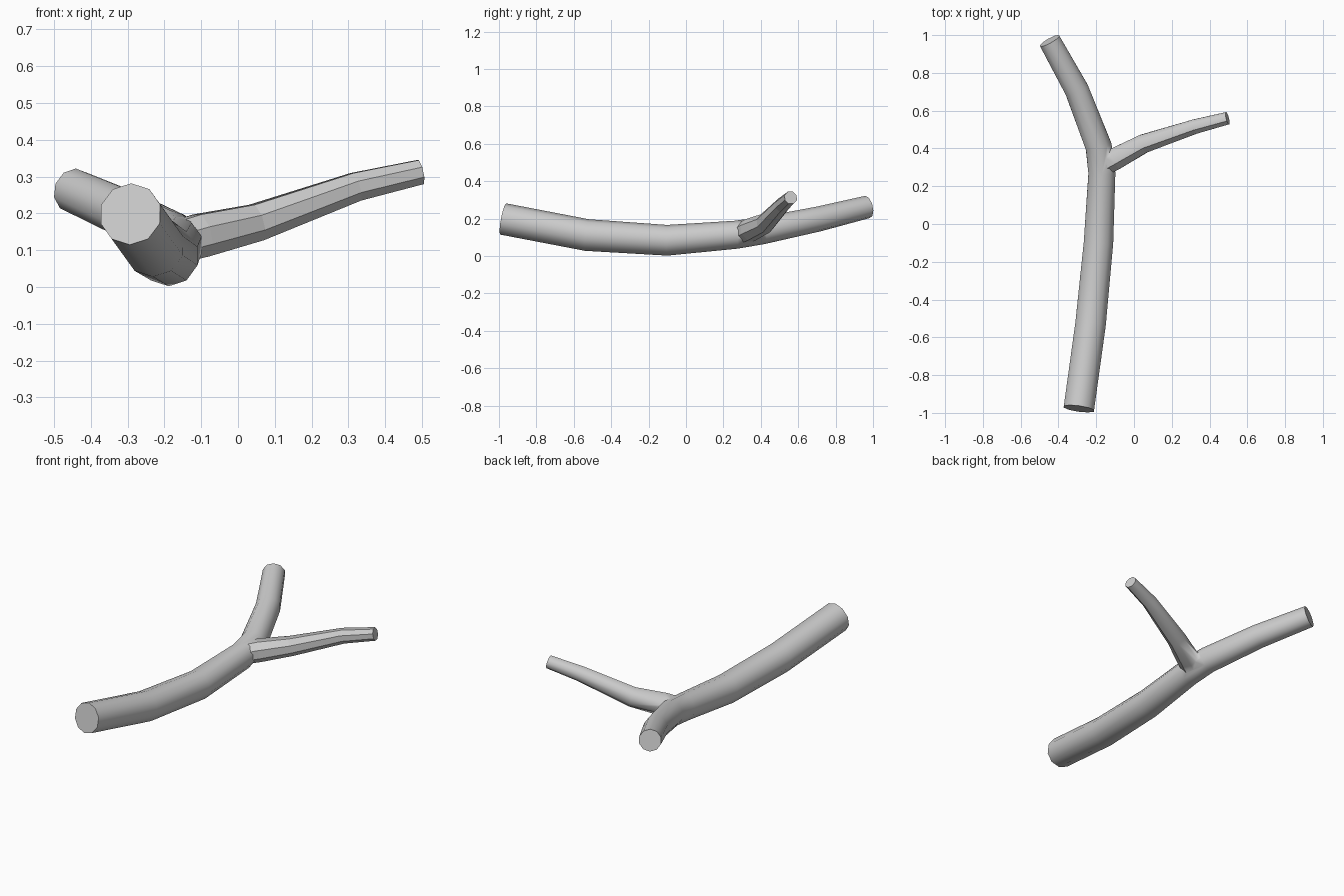
import bpy
import bmesh
from math import cos, sin, tau
from mathutils import Vector

cube = bpy.data.objects.get("Cube")
if cube:
    bpy.data.objects.remove(cube, do_unlink=True)

bark = bpy.data.materials.new("grey bark")
bark.use_nodes = True
grey = (0.6, 0.6, 0.6, 1)
bark.diffuse_color = grey
bark.node_tree.nodes["Principled BSDF"].inputs["Base Color"].default_value = grey


def tapered_tube(name, path, sides, turn, flat_side=None):
    """Capped tube through (x, y, z, radius) stations, rings square to the path."""
    points = [Vector(p[:3]) for p in path]
    bm = bmesh.new()
    rings = []
    for i, p in enumerate(points):
        steps = []
        if i > 0:
            steps.append((p - points[i - 1]).normalized())
        if i < len(points) - 1:
            steps.append((points[i + 1] - p).normalized())
        tangent = sum(steps, Vector()).normalized()
        side = tangent.cross(Vector((0, 0, 1))).normalized()
        up = side.cross(tangent)
        ring = []
        for k in range(sides):
            a = tau * (k + turn) / sides
            ring.append(bm.verts.new(p + (side * cos(a) + up * sin(a)) * path[i][3]))
        rings.append(ring)
    for a, b in zip(rings, rings[1:]):
        for k in range(sides):
            n = (k + 1) % sides
            bm.faces.new((a[k], a[n], b[n], b[k])).smooth = True
    bm.faces.new(rings[0])
    bm.faces.new(rings[-1])
    bmesh.ops.recalc_face_normals(bm, faces=bm.faces)
    # Sharp cut ends, and optionally hard facets along one side
    for f in bm.faces:
        if len(f.verts) > 4 or (flat_side and f.normal.dot(flat_side) > 0.5):
            f.smooth = False
            for e in f.edges:
                e.smooth = False
    mesh = bpy.data.meshes.new(name)
    bm.to_mesh(mesh)
    bm.free()
    mesh.materials.append(bark)
    obj = bpy.data.objects.new(name, mesh)
    bpy.context.collection.objects.link(obj)
    return obj


# Main limb, bending away at the fork
limb = tapered_tube("forked_branch", [
    (-0.292, -0.978, 0.198, 0.085),
    (-0.23, -0.53, 0.112, 0.085),
    (-0.188, -0.1, 0.084, 0.082),
    (-0.17, 0.27, 0.114, 0.075),
    (-0.187, 0.41, 0.136, 0.073),
    (-0.303, 0.71, 0.198, 0.067),
    (-0.447, 0.97, 0.262, 0.061),
], 10, 0.5)

# Thinner side shoot
shoot = tapered_tube("side_shoot", [
    (-0.18, 0.3, 0.118, 0.06),
    (-0.1, 0.345, 0.14, 0.063),
    (0.05, 0.425, 0.175, 0.054),
    (0.32, 0.515, 0.272, 0.042),
    (0.495, 0.56, 0.312, 0.036),
], 8, 0.5, Vector((0, -1, 0)))

# Fuse the two into one surface
union = limb.modifiers.new("fuse", 'BOOLEAN')
union.operation = 'UNION'
union.solver = 'EXACT'
union.object = shoot
bpy.context.view_layer.objects.active = limb
limb.select_set(True)
bpy.ops.object.modifier_apply(modifier=union.name)
bpy.data.objects.remove(shoot, do_unlink=True)
